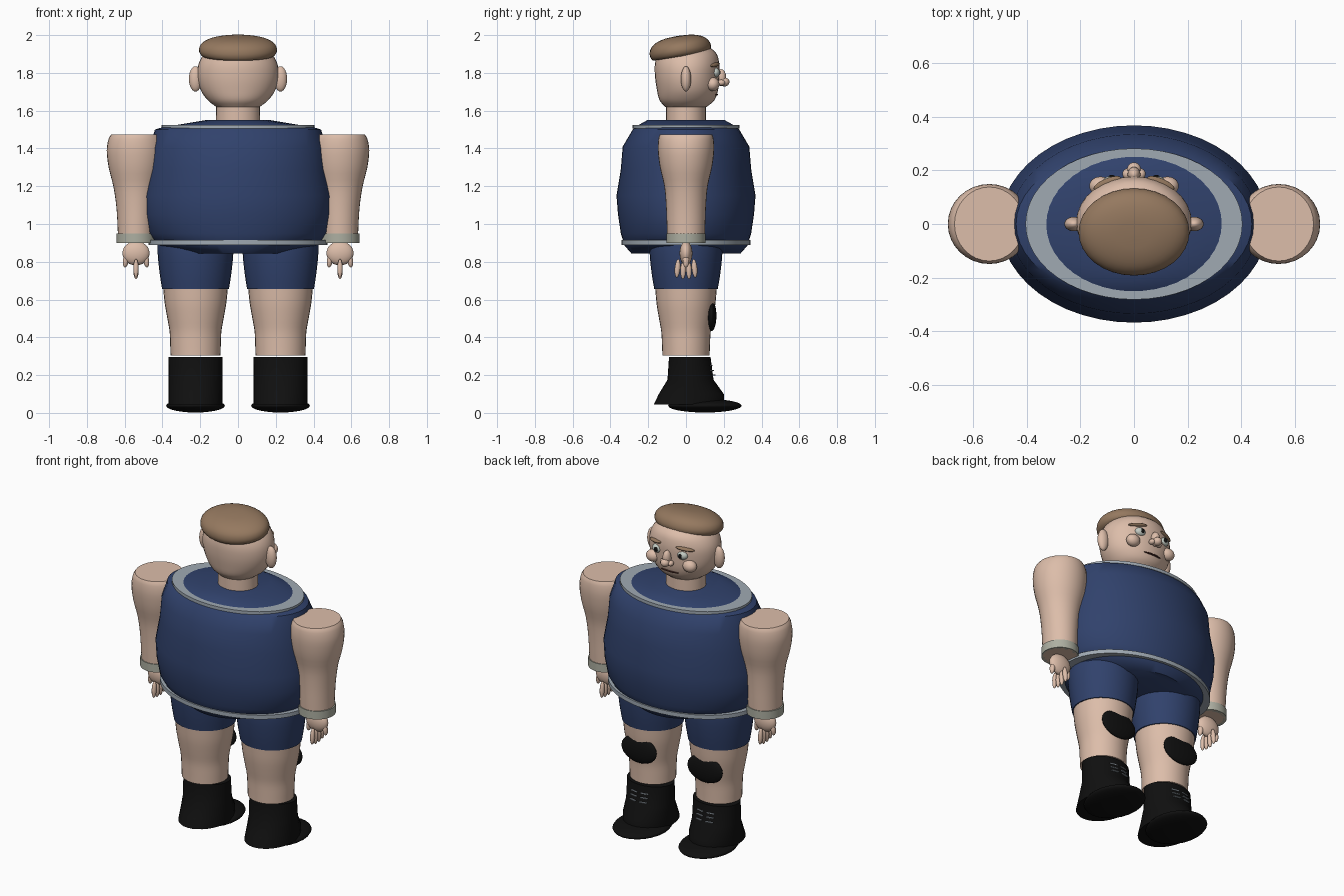
import bpy, math
from mathutils import Vector

if "Cube" in bpy.data.objects:
    bpy.data.objects.remove(bpy.data.objects["Cube"])


def material(name, r, g, b):
    m = bpy.data.materials.new(name)
    m.use_nodes = True
    m.diffuse_color = (r, g, b, 1)
    m.node_tree.nodes["Principled BSDF"].inputs["Base Color"].default_value = (r, g, b, 1)
    return m


skin = material("skin", .72, .51, .40)
navy = material("navy cloth", .03, .054, .15)
trim = material("grey trim", .35, .40, .45)
band = material("pale wristband", .42, .43, .36)
brown = material("brown hair", .30, .19, .115)
black = material("black leather", .005, .005, .005)
white = material("eye white", .55, .60, .55)
lip = material("dark mouth", .06, .02, .015)


def finish(obj, mat, angle=40):
    obj.data.materials.append(mat)
    bpy.ops.object.select_all(action='DESELECT')
    obj.select_set(True)
    bpy.context.view_layer.objects.active = obj
    bpy.ops.object.shade_smooth_by_angle(angle=math.radians(angle))
    return obj


def spline(rows, steps):
    """Catmull-Rom subdivision of a list of section tuples."""
    pts = [Vector(r) for r in rows]
    pts = [2 * pts[0] - pts[1]] + pts + [2 * pts[-1] - pts[-2]]
    out = []
    for a, b, c, d in zip(pts, pts[1:], pts[2:], pts[3:]):
        for i in range(steps):
            t = i / steps
            out.append(.5 * (2 * b + (c - a) * t + (2 * a - 5 * b + 4 * c - d) * t * t
                             + (3 * b - a - 3 * c + d) * t ** 3))
    return out + [pts[-2]]


def loft(name, mat, rows, x=0, n=32, steps=1, closed=False):
    """Elliptical sections (z, x radius, y radius, y centre) joined upward."""
    rows = spline(rows, steps) if steps > 1 else rows
    verts, faces = [], []
    for z, rx, ry, cy in rows:
        verts += [(x + rx * math.cos(2 * math.pi * k / n),
                   cy + ry * math.sin(2 * math.pi * k / n), z) for k in range(n)]
    m = len(rows)
    for i in range(m if closed else m - 1):
        a, b = i * n, (i + 1) % m * n
        faces += [(a + k, a + (k + 1) % n, b + (k + 1) % n, b + k) for k in range(n)]
    if not closed:
        faces += [tuple(reversed(range(n))), tuple(range((m - 1) * n, m * n))]
    me = bpy.data.meshes.new(name)
    me.from_pydata(verts, [], faces)
    obj = bpy.data.objects.new(name, me)
    bpy.context.collection.objects.link(obj)
    return finish(obj, mat)


def ball(name, mat, loc, size, rot=(0, 0, 0), seg=24):
    bpy.ops.mesh.primitive_uv_sphere_add(segments=seg, ring_count=seg // 2, location=loc, rotation=rot)
    obj = bpy.context.object
    obj.name, obj.scale = name, size
    return finish(obj, mat, 60)


def hoop(name, mat, z0, z1, outer, inner, x=0):
    return loft(name, mat, [(z0, *inner, 0), (z0, *outer, 0), (z1, *outer, 0), (z1, *inner, 0)],
                x, 48, closed=True)


# Torso with neck and hem trim
loft("shirt", navy, [(.845, .28, .29, 0), (.885, .42, .325, 0), (.95, .475, .345, 0),
                     (1.05, .495, .36, 0), (1.15, .5, .368, 0), (1.29, .475, .345, 0),
                     (1.41, .465, .335, 0), (1.5, .44, .282, 0), (1.512, .40, .272, 0),
                     (1.55, .17, .205, 0)], n=48)
hoop("neck_trim", trim, 1.505, 1.524, (.405, .282), (.325, .246))
hoop("hem_trim", trim, .89, .915, (.475, .342), (.40, .29))

# Head, neck and hair
loft("neck", skin, [(1.52, .117, .105, 0), (1.64, .115, .105, 0)])
loft("head", skin, [(1.62, .115, .11, 0), (1.655, .16, .145, .005), (1.71, .198, .162, .008),
                    (1.78, .215, .17, .006), (1.85, .208, .17, .006), (1.91, .17, .15, .006),
                    (1.95, .10, .09, 0), (1.965, .01, .01, 0)], steps=4)
hair = loft("hair", brown, [(0, .185, .15, 0), (.012, .2, .16, 0), (.035, .207, .164, 0),
                            (.065, .195, .153, 0), (.09, .155, .122, 0), (.105, .09, .07, 0),
                            (.109, .008, .008, 0)], steps=3)
hair.location, hair.rotation_euler = (0, -.025, 1.888), (math.radians(9), 0, 0)

# Face centre
ball("nose_bridge", skin, (0, .185, 1.775), (.024, .028, .045))
ball("nose_tip", skin, (0, .203, 1.752), (.026, .027, .024))
ball("mouth", lip, (0, .158, 1.685), (.06, .012, .005))

for side, s in (("left", 1), ("right", -1)):
    # Face sides
    ball(side + "_ear", skin, (s * .225, 0, 1.768), (.035, .027, .067))
    ball(side + "_nostril", skin, (s * .026, .187, 1.748), (.017, .02, .016))
    ball(side + "_cheek", skin, (s * .125, .142, 1.74), (.042, .035, .036))
    ball(side + "_eye", white, (s * .085, .155, 1.802), (.033, .024, .026))
    ball(side + "_pupil", black, (s * .083, .174, 1.802), (.013, .009, .014), seg=16)
    ball(side + "_eyebrow", brown, (s * .1, .152, 1.843), (.055, .018, .011), (0, s * .12, -s * .4))

    # Arm, wristband and hand
    ax = s * .54
    loft(side + "_arm", skin, [(.9, .095, .098, 0), (1.0, .098, .102, 0), (1.1, .105, .106, 0),
                               (1.2, .12, .115, 0), (1.3, .145, .138, 0), (1.39, .155, .149, 0),
                               (1.45, .145, .146, 0), (1.475, .13, .138, 0)], ax, steps=3)
    hoop(side + "_wristband", band, .9, .95, (.104, .104), (.085, .085), ax)
    ball(side + "_palm", skin, (ax, 0, .845), (.072, .034, .064))
    for i in range(4):
        y = (i - 1.5) * .03
        ball(f"{side}_finger_{i + 1}", skin, (ax, y, .765 - .008 * (i in (1, 2))),
             (.014, .015, .05), (y * 2, 0, 0), 12)
    for t in (-1, 1):
        ball(side + "_thumb", skin, (ax + t * .055, 0, .805), (.015, .017, .036), (0, -t * .1, 0), 12)

    # Leg with shorts and knee pad
    lx = s * .225
    loft(side + "_short", navy, [(.655, .177, .168, 0), (.74, .19, .182, 0),
                                 (.84, .2, .192, 0), (.92, .2, .19, 0)], lx, steps=3)
    loft(side + "_leg", skin, [(.305, .132, .125, 0), (.36, .134, .127, 0), (.43, .137, .131, 0),
                               (.5, .149, .143, 0), (.58, .163, .156, 0), (.67, .172, .164, 0)],
         lx, steps=3)
    ball(side + "_knee_pad", black, (lx, .135, .515), (.12, .026, .082))

    # Boot, sole and laces
    loft(side + "_boot", black, [(.045, .143, .185, .015), (.10, .143, .172, .028),
                                 (.175, .143, .122, .024), (.295, .143, .11, .02)], lx)
    ball(side + "_sole", black, (lx, .1, .038), (.156, .195, .036))
    for row in range(3):
        for t in (-1, 1):
            bpy.ops.mesh.primitive_cube_add(size=1, location=(lx + t * .035, .131 + .008 * (2 - row), .2 + row * .025),
                                            rotation=(0, 0, -t * .2))
            lace = bpy.context.object
            lace.name, lace.scale = side + "_lace", (.045, .009, .005)
            finish(lace, trim)
